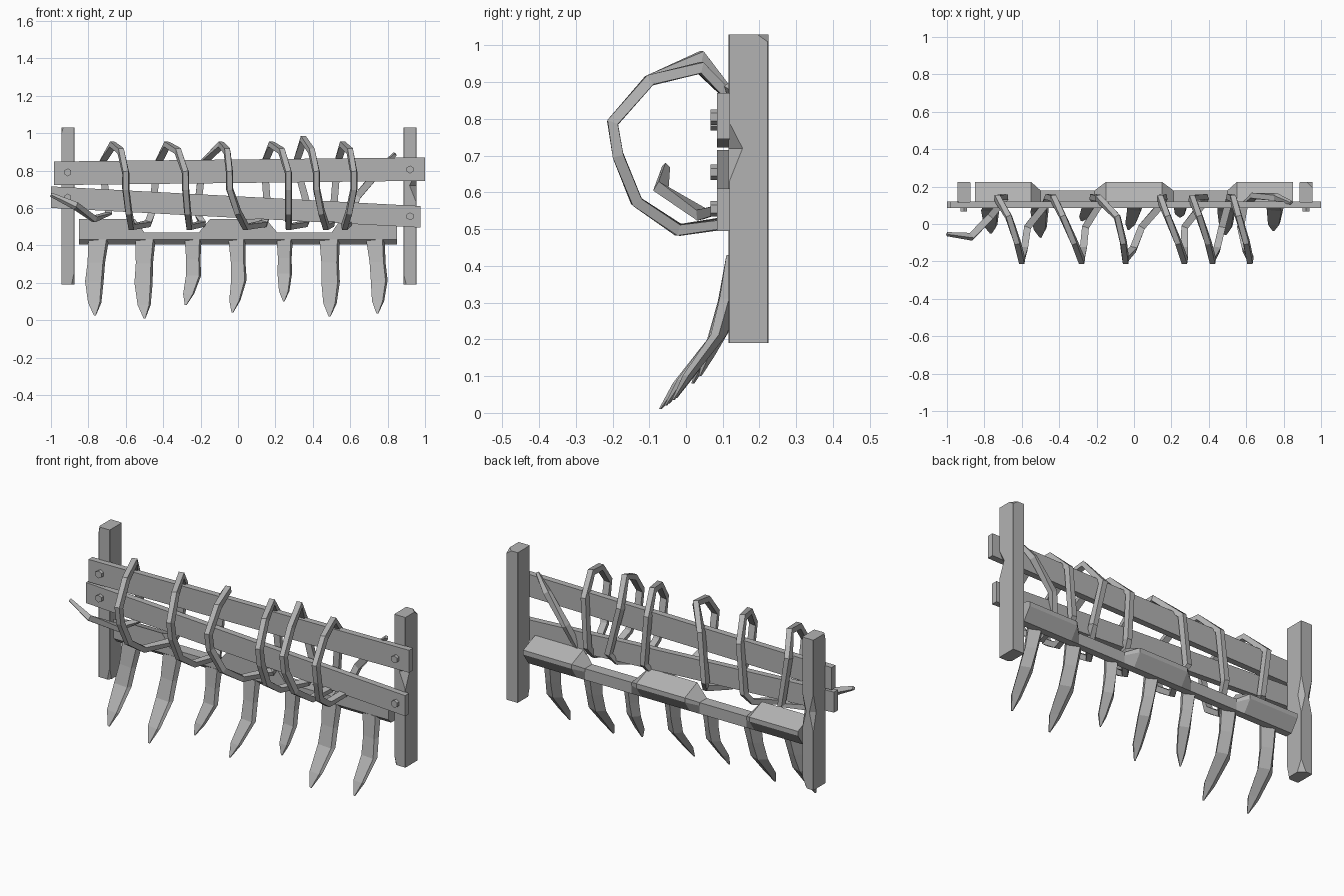
import bpy, bmesh, math
from mathutils import Vector

old = bpy.data.objects.get("Cube")
if old:
    bpy.data.objects.remove(old, do_unlink=True)

GREY = (0.45, 0.45, 0.45, 1)
mat = bpy.data.materials.new("weathered grey")
mat.use_nodes = True
mat.diffuse_color = GREY
mat.node_tree.nodes["Principled BSDF"].inputs["Base Color"].default_value = GREY


def loft(name, rings):
    """Join matching rings of points with flat faces and cap both ends."""
    bm = bmesh.new()
    loops = [[bm.verts.new(p) for p in ring] for ring in rings]
    n = len(loops[0])
    for a, b in zip(loops, loops[1:]):
        for i in range(n):
            j = (i + 1) % n
            bm.faces.new((a[i], a[j], b[j], b[i]))
    bm.faces.new(loops[0])
    bm.faces.new(loops[-1])
    bmesh.ops.recalc_face_normals(bm, faces=bm.faces)
    mesh = bpy.data.meshes.new(name)
    bm.to_mesh(mesh)
    bm.free()
    mesh.materials.append(mat)
    ob = bpy.data.objects.new(name, mesh)
    bpy.context.collection.objects.link(ob)
    return ob


# Posts: square timber whose corners are chipped by a set amount at each level
CORNERS = ((-1, -1), (1, -1), (1, 1), (-1, 1))


def post(name, x, levels):
    rings = []
    for z, chips in levels:
        ring = []
        for k, (sx, sy) in enumerate(CORNERS):
            c = max(chips.get(k, 0), 0.002)
            px, py = x + sx * 0.035, 0.17 + sy * 0.054
            pair = [(px, py - sy * c, z), (px - sx * c, py, z)]
            ring += pair if sx * sy > 0 else pair[::-1]
        rings.append(ring)
    loft(name, rings)


post("right_post", -0.91, [(0.19, {2: 0.03, 1: 0.015}), (0.25, {}), (0.52, {}),
                           (0.62, {2: 0.025, 3: 0.025}), (0.72, {}), (1.0, {}), (1.03, {0: 0.01})])
post("left_post", 0.92, [(0.19, {0: 0.015}), (0.24, {}), (0.63, {}),
                         (0.72, {1: 0.038}), (0.79, {}), (1.01, {}), (1.03, {2: 0.03})])


# Planks: long boards, each a little crooked
def plank(name, ends):
    loft(name, [[(x, y, z) for y, z in ((0.085, lo), (0.12, lo), (0.12, hi), (0.085, hi))]
                for x, lo, hi in ends])


plank("upper_plank", [(-0.985, 0.722, 0.848), (1.0, 0.745, 0.87)])
plank("lower_plank", [(-1.0, 0.6, 0.715), (0.975, 0.495, 0.61)])

# Bolts: hexagonal heads on the plank ends
for i, (x, z) in enumerate(((-0.91, 0.79), (-0.91, 0.655), (0.92, 0.805), (0.92, 0.555))):
    loft(f"bolt_{i + 1}", [[(x + 0.021 * math.sin(k * math.pi / 3), y,
                             z + 0.021 * math.cos(k * math.pi / 3)) for k in range(6)]
                           for y in (0.066, 0.09)])

# Lower beam: three full sections with worn stretches between them
FULL = ((0.115, 0.43), (0.115, 0.54), (0.225, 0.495), (0.225, 0.47), (0.18, 0.405), (0.14, 0.405))
WORN = ((0.115, 0.43), (0.115, 0.468), (0.18, 0.468), (0.18, 0.45), (0.18, 0.405), (0.14, 0.405))
sections = ((-0.85, FULL), (-0.55, FULL), (-0.5, WORN), (-0.21, WORN), (-0.15, FULL),
            (0.15, FULL), (0.21, WORN), (0.5, WORN), (0.55, FULL), (0.85, FULL))
loft("lower_beam", [[(x, y, z) for y, z in prof] for x, prof in sections])


# Tusks: curved, tapering spikes hanging from the beam and sweeping forward
def tusk(name, top_x, mid_x, tip_x, tip_z, half):
    length = 0.43 - tip_z
    sweep = 0.21 * (length / 0.42) ** 3
    rings = []
    for t, f, w, d in ((0, 0, 1, 0.03), (0.3, 0.13, 0.85, 0.026), (0.55, 0.29, 0.9, 0.022),
                       (0.83, 0.76, 0.65, 0.016), (1, 1, 0.1, 0.004)):
        u = t / 0.55
        x = top_x + (mid_x - top_x) * u if u < 1 else mid_x + (tip_x - mid_x) * (t - 0.55) / 0.45
        y, z, w = 0.14 - sweep * f, 0.43 - length * t, w * half
        rings.append([(x - w, y - d * 0.6, z), (x + w * 0.75, y - d, z),
                      (x + w, y, z), (x - w * 0.2, y + d, z)])
    loft(name, rings)


for i, spec in enumerate(((-0.745, -0.768, -0.765, 0.025, 0.055), (-0.495, -0.505, -0.5, 0.01, 0.054),
                          (-0.24, -0.238, -0.28, 0.08, 0.045), (-0.005, 0.005, -0.03, 0.04, 0.046),
                          (0.25, 0.25, 0.245, 0.1, 0.043), (0.49, 0.495, 0.49, 0.02, 0.055),
                          (0.735, 0.755, 0.745, 0.035, 0.05))):
    tusk(f"tusk_{i + 1}", *spec)

# Binding rope: one angular coil wound around both planks
PROFILE = ((0.145, 0.57), (0.14, 0.84), (0.04, 0.94), (-0.1, 0.905),
           (-0.2, 0.79), (-0.185, 0.7), (-0.135, 0.575), (-0.02, 0.497), (0.1, 0.515))
# x of each turn: low behind, high behind, crest, front, bottom, leaving
TURNS = ((-0.69, -0.73, -0.67, -0.6, -0.57, -0.48), (-0.46, -0.43, -0.38, -0.28, -0.26, -0.19),
         (-0.22, -0.19, -0.09, -0.045, 0.04, 0.14), (0.16, 0.14, 0.18, 0.27, 0.27, 0.36),
         (0.38, 0.31, 0.35, 0.42, 0.47, 0.5), (0.51, 0.53, 0.56, 0.62, 0.57, 0.59))
path = [(-1.0, -0.055, 0.67), (-0.87, -0.07, 0.61), (-0.77, 0.04, 0.54)]
for low, high, crest, front, bottom, leave in TURNS:
    xs = (low, high, crest, (crest + front) / 2 + 0.01, front, front,
          (front + bottom) / 2, bottom, leave)
    lift = 0.03 if crest == 0.35 else 0
    path += [(x, y, z + (lift if k == 2 else 0)) for k, (x, (y, z)) in enumerate(zip(xs, PROFILE))]
path += [(0.64, 0.15, 0.66), (0.76, 0.145, 0.81), (0.84, 0.115, 0.89)]


def rope_rings(points, wide, thin):
    pts = [Vector(p) for p in points]
    centre = Vector((0, 0.0, 0.72))
    rings = []
    for i, p in enumerate(pts):
        fwd = (pts[min(i + 1, len(pts) - 1)] - pts[max(i - 1, 0)]).normalized()
        out = Vector((0, p.y - centre.y, p.z - centre.z))
        out = (out - fwd * out.dot(fwd)).normalized()
        side = fwd.cross(out)
        s = 0.5 if i in (0, len(pts) - 1) else 1
        rings.append([p + side * a * wide * s + out * b * thin * s
                      for a, b in ((-1, -1), (1, -1), (0.75, 1), (-0.75, 1))])
    return rings


loft("binding_rope", rope_rings(path, 0.019, 0.015))
